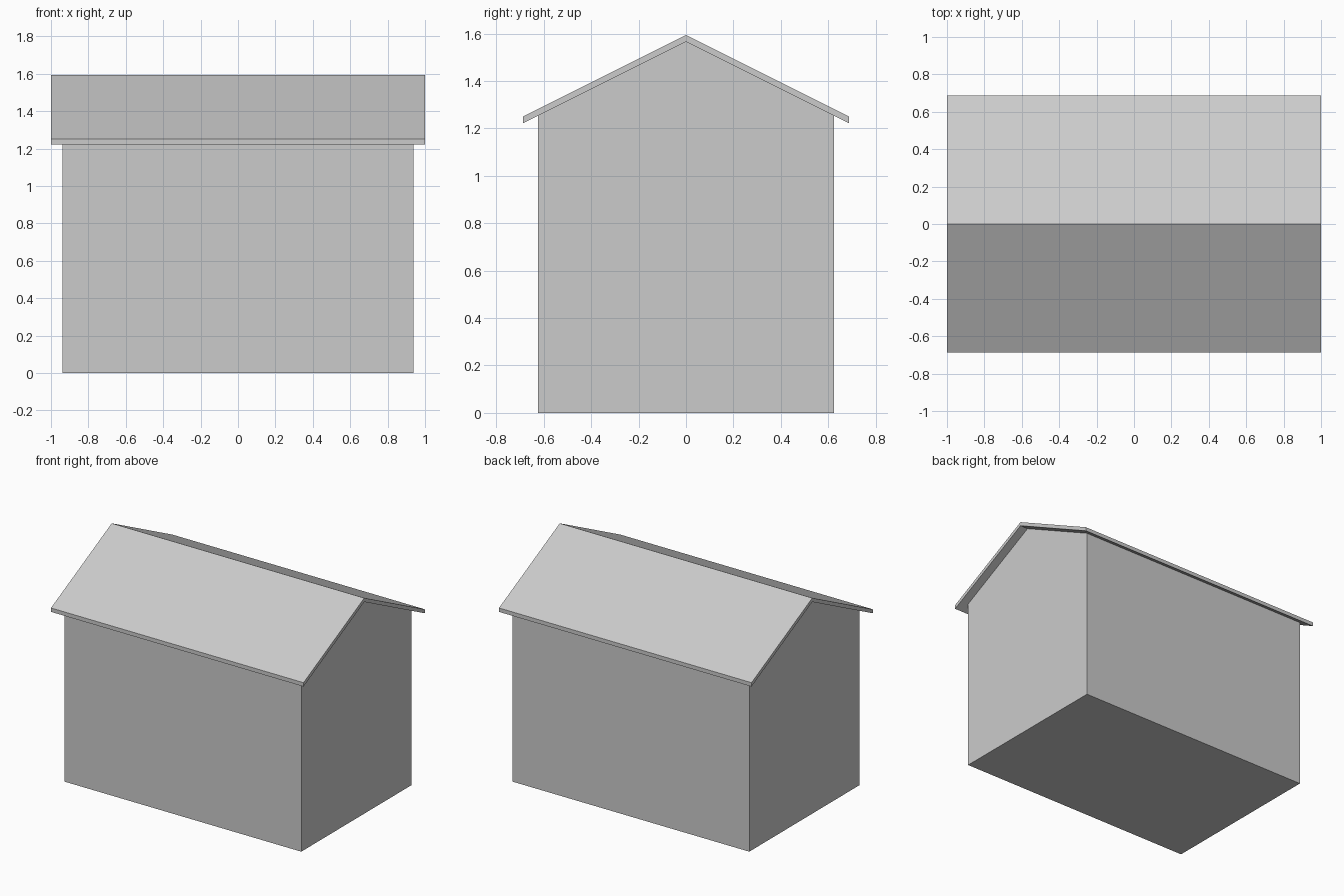
import bpy
import bmesh

if "Cube" in bpy.data.objects:
    bpy.data.objects.remove(bpy.data.objects["Cube"])


def extrude_profile(name, profile, half_length):
    """Extrude a closed (y, z) outline along x, centred on x = 0."""
    bm = bmesh.new()
    face = bm.faces.new([bm.verts.new((-half_length, y, z)) for y, z in profile])
    result = bmesh.ops.extrude_face_region(bm, geom=[face])
    moved = [v for v in result["geom"] if isinstance(v, bmesh.types.BMVert)]
    bmesh.ops.translate(bm, verts=moved, vec=(2 * half_length, 0, 0))
    bmesh.ops.recalc_face_normals(bm, faces=bm.faces)
    mesh = bpy.data.meshes.new(name)
    bm.to_mesh(mesh)
    bm.free()
    obj = bpy.data.objects.new(name, mesh)
    bpy.context.collection.objects.link(obj)
    return obj


RIDGE, PITCH, THICKNESS = 1.594, 0.5, 0.028
WALL_Y, EAVE_Y = 0.624, 0.687


def roof_z(y):
    """Height of the roof's top surface at distance y from the ridge."""
    return RIDGE - PITCH * abs(y)


# House body with gable ends meeting the underside of the roof
wall_top = roof_z(WALL_Y) - THICKNESS
extrude_profile("house_body", [
    (-WALL_Y, 0), (WALL_Y, 0), (WALL_Y, wall_top),
    (0, RIDGE - THICKNESS), (-WALL_Y, wall_top),
], 0.938)

# Thin gable roof overhanging on all sides
eave = roof_z(EAVE_Y)
extrude_profile("gable_roof", [
    (-EAVE_Y, eave), (-EAVE_Y, eave - THICKNESS), (0, RIDGE - THICKNESS),
    (EAVE_Y, eave - THICKNESS), (EAVE_Y, eave), (0, RIDGE),
], 1.0)
